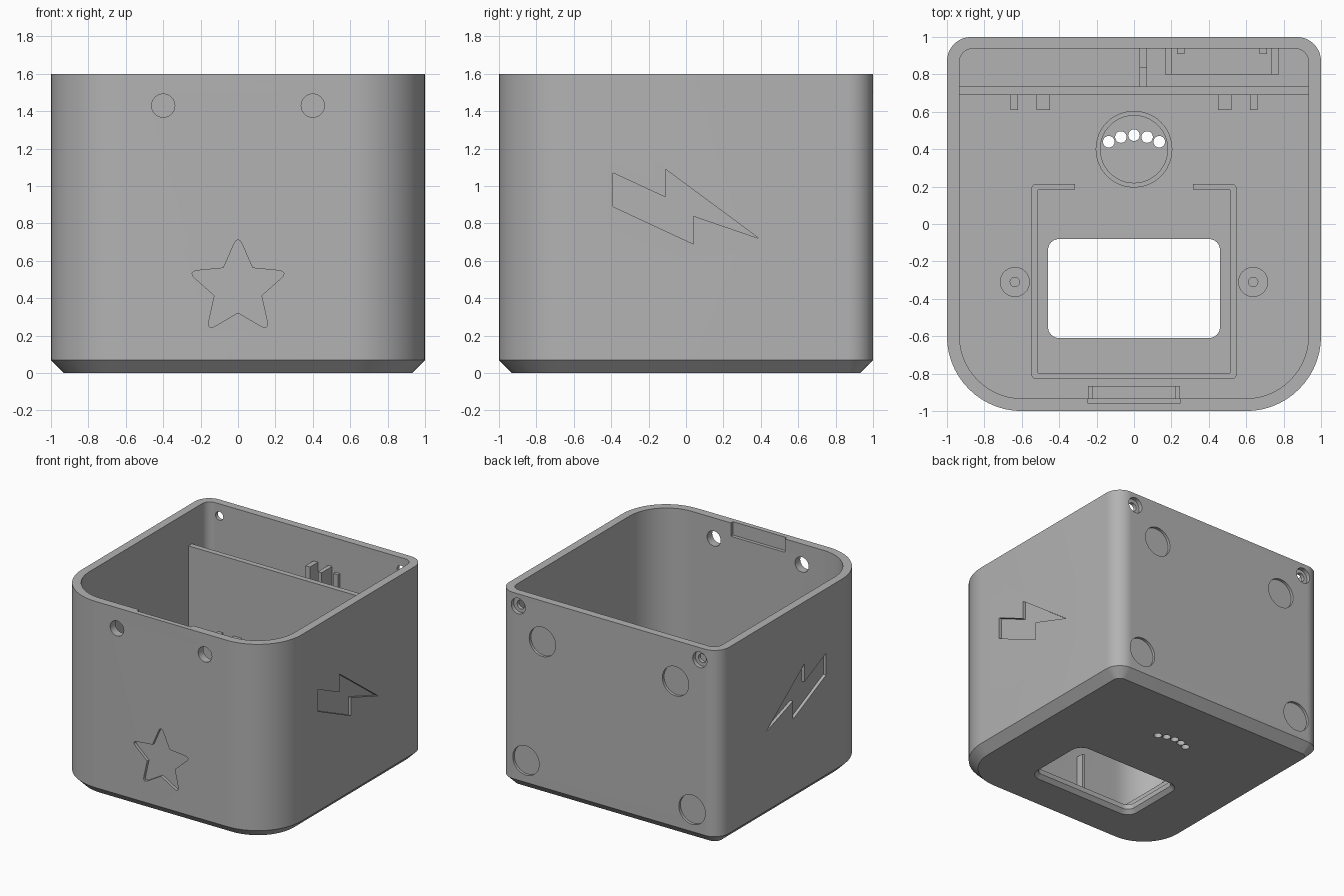
import bpy, bmesh, math

cube = bpy.data.objects.get("Cube")
if cube:
    bpy.data.objects.remove(cube, do_unlink=True)

grey = bpy.data.materials.new("plain grey")
grey.use_nodes = True
grey.diffuse_color = (0.45, 0.45, 0.45, 1)
grey.node_tree.nodes["Principled BSDF"].inputs["Base Color"].default_value = grey.diffuse_color

PLACE = {"x": lambda u, v, w: (w, u, v),
         "y": lambda u, v, w: (u, w, v),
         "z": lambda u, v, w: (u, v, w)}


def loft(name, sections, axis="z"):
    """Solid through (outline, depth) sections stacked along an axis."""
    bm = bmesh.new()
    rings = [[bm.verts.new(PLACE[axis](u, v, w)) for u, v in pts] for pts, w in sections]
    n = len(rings[0])
    for a, b in zip(rings, rings[1:]):
        for i in range(n):
            j = (i + 1) % n
            bm.faces.new((a[i], a[j], b[j], b[i]))
    bm.faces.new(rings[0])
    bm.faces.new(rings[-1])
    bmesh.ops.recalc_face_normals(bm, faces=bm.faces)
    mesh = bpy.data.meshes.new(name)
    bm.to_mesh(mesh)
    bm.free()
    mesh.materials.append(grey)
    obj = bpy.data.objects.new(name, mesh)
    bpy.context.collection.objects.link(obj)
    return obj


def prism(name, pts, a, b, axis="z"):
    return loft(name, [(pts, a), (pts, b)], axis)


def box(name, x0, x1, y0, y1, z0, z1):
    return prism(name, [(x0, y0), (x1, y0), (x1, y1), (x0, y1)], z0, z1)


def circle(u, v, r, n=40):
    return [(u + r * math.cos(math.tau * i / n), v + r * math.sin(math.tau * i / n))
            for i in range(n)]


def rounded(x, y0, y1, r_front, r_back, n=14):
    """Rectangle outline with separate front and back corner radii."""
    pts = []
    corners = [(x, y0, r_front, -1, -1, -90), (x, y1, r_back, 1, 1, 0),
               (-x, y1, r_back, -1, 1, 90), (-x, y0, r_front, 1, -1, 180)]
    for cx, cy, r, _, sy, start in corners:
        mx = cx - math.copysign(r, cx)
        my = cy - sy * r
        for i in range(n + 1):
            t = math.radians(start + 90 * i / n)
            pts.append((mx + r * math.cos(t), my + r * math.sin(t)))
    return pts


def round_tips(pts, size):
    """Replace every second corner with a small curve."""
    out = []
    for i, p in enumerate(pts):
        if i % 2:
            out.append(p)
            continue
        ends = []
        for q in (pts[i - 1], pts[(i + 1) % len(pts)]):
            d = math.dist(p, q)
            ends.append([p[k] + (q[k] - p[k]) * size / d for k in (0, 1)])
        for s in range(7):
            t = s / 6
            out.append(tuple((1 - t) ** 2 * ends[0][k] + 2 * t * (1 - t) * p[k] + t * t * ends[1][k]
                             for k in (0, 1)))
    return out


def cut(target, cutter):
    mod = target.modifiers.new("cut", "BOOLEAN")
    mod.operation = "DIFFERENCE"
    mod.solver = "EXACT"
    mod.object = cutter
    bpy.context.view_layer.objects.active = target
    bpy.ops.object.modifier_apply(modifier=mod.name)
    bpy.data.objects.remove(cutter, do_unlink=True)


# Housing with chamfered base and open top
outer = rounded(1, -1, 1, 0.4, 0.13)
housing = loft("housing", [(rounded(0.93, -0.93, 0.93, 0.33, 0.06), 0), (outer, 0.07), (outer, 1.6)])
cut(housing, prism("cavity", rounded(0.933, -0.933, 0.937, 0.335, 0.07), 0.07, 1.7))

# Window with flared lower edge
window = rounded(0.46, -0.61, -0.08, 0.06, 0.06, 6)
flare = rounded(0.49, -0.64, -0.05, 0.09, 0.09, 6)
cut(housing, loft("window_cut", [(flare, -0.02), (flare, 0), (window, 0.03), (window, 0.15)]))

# Arc of small floor holes
for x, y in ((-0.135, 0.44), (-0.07, 0.465), (0, 0.475), (0.07, 0.465), (0.135, 0.44)):
    cut(housing, prism("floor_hole", circle(x, y, 0.031, 20), -0.1, 0.2))

# Recessed star on the front
star = []
for i in range(10):
    r = 0.132 if i % 2 else 0.285
    t = math.radians(90 + 36 * i)
    star.append((r * math.cos(t), 0.455 + r * math.sin(t)))
cut(housing, prism("star_cut", round_tips(star, 0.06), -1.1, -0.975, "y"))

# Recessed bolts, front holes, back pockets and screw holes on both sides
bolt = [(-0.39, 1.07), (-0.11, 0.94), (-0.11, 1.09), (0.39, 0.72),
        (0.04, 0.84), (0.04, 0.69), (-0.39, 0.89)]
for s in (-1, 1):
    cut(housing, prism("bolt_cut", bolt, s * 0.975, s * 1.1, "x"))
    cut(housing, prism("front_hole", circle(s * 0.4, 1.43, 0.062), -1.1, -0.85, "y"))
    cut(housing, prism("upper_pocket", circle(s * 0.605, 1.265, 0.12), 0.978, 1.1, "y"))
    cut(housing, prism("lower_pocket", circle(s * 0.755, 0.25, 0.12), 0.978, 1.1, "y"))
    cut(housing, prism("screw_head", circle(s * 0.825, 1.5, 0.064), 0.967, 1.1, "y"))
    cut(housing, prism("screw_hole", circle(s * 0.825, 1.5, 0.035, 24), 0.85, 1.1, "y"))

# Notch in the front rim
cut(housing, box("rim_notch", -0.245, 0.245, -0.96, -0.9, 1.49, 1.7))

parts = [housing]
FLOOR = 0.06

# Divider and its board rails
parts.append(box("divider", -0.935, 0.935, 0.69, 0.735, FLOOR, 1.32))
for s, side in ((-1, "right"), (1, "left")):
    for label, x, w in (("outer", 0.64, 0.02), ("inner", 0.485, 0.035)):
        parts.append(box(f"{side}_{label}_rail", s * x - w, s * x + w, 0.61, 0.695, FLOOR, 0.69))

# Rear partition and board holder
parts.append(box("rear_partition_low", 0.03, 0.07, 0.73, 0.84, FLOOR, 1.25))
parts.append(box("rear_partition_high", 0.03, 0.07, 0.835, 0.94, FLOOR, 1.36))
parts.append(box("holder_shelf", 0.165, 0.775, 0.80, 0.94, 0.9, 1.0))
for name, x0, x1, y0, z1 in (("holder_arm_a", 0.165, 0.2, 0.80, 1.36),
                             ("holder_arm_b", 0.735, 0.775, 0.80, 1.36),
                             ("holder_tab_a", 0.23, 0.27, 0.91, 1.32),
                             ("holder_tab_b", 0.67, 0.71, 0.91, 1.32)):
    parts.append(box(name, x0, x1, y0, 0.94, 0.95, z1))

# Holder behind the star
parts.append(box("star_holder_base", -0.245, 0.245, -0.865, -0.94, FLOOR, 0.12))
for s, side in ((-1, "right"), (1, "left")):
    parts.append(box(f"{side}_star_holder_rail", s * 0.2325 - 0.0125, s * 0.2325 + 0.0125,
                     -0.865, -0.94, FLOOR, 0.55))

# Low frame around the window, open at the back
frame = prism("window_frame", rounded(0.55, -0.83, 0.215, 0.03, 0.03, 5), FLOOR, 0.15)
cut(frame, prism("frame_inside", rounded(0.515, -0.80, 0.185, 0.01, 0.01, 5), 0, 0.3))
cut(frame, box("frame_gap", -0.315, 0.315, 0.1, 0.3, 0, 0.3))
parts.append(frame)

# Round speaker ring and screw bosses
for name, x, y, r, hole, top in (("speaker_ring", 0, 0.4, 0.205, 0.18, 0.15),
                                 ("left_boss", 0.637, -0.31, 0.08, 0.025, 0.2),
                                 ("right_boss", -0.637, -0.31, 0.08, 0.025, 0.2)):
    tube = prism(name, circle(x, y, r, 48), FLOOR, top)
    cut(tube, prism("bore", circle(x, y, hole, 48), 0, 0.4))
    parts.append(tube)

# Smooth the curves, keep the edges sharp
bpy.ops.object.select_all(action="DESELECT")
for obj in parts:
    obj.select_set(True)
bpy.context.view_layer.objects.active = housing
bpy.ops.object.shade_smooth_by_angle(angle=math.radians(30))
